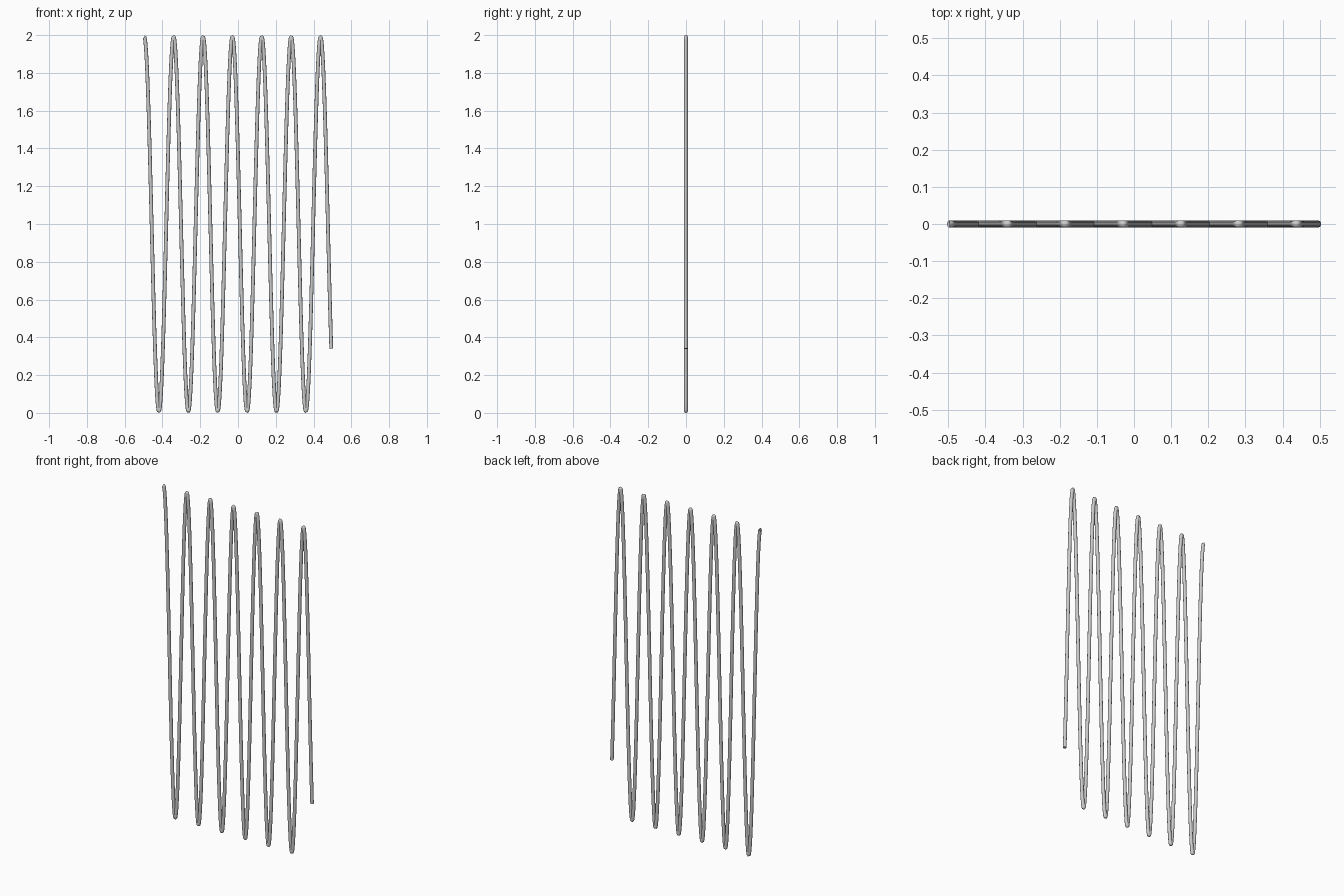
import bpy, bmesh
from math import sin, cos, pi, hypot
from mathutils import Vector

if "Cube" in bpy.data.objects:
    bpy.data.objects.remove(bpy.data.objects["Cube"])

RADIUS, SIDES, STEPS, SPAN = 0.0099, 16, 800, 40.0
AMP = 1.0 - RADIUS          # wave height
UNIT = AMP / 40             # x distance per radian


def ring(bm, t):
    # circular section square to the cosine path
    dx, dz = UNIT, -AMP * sin(t)
    n = hypot(dx, dz)
    side = Vector((-dz / n, 0, dx / n))
    c = Vector((UNIT * t, 0, 1 + AMP * cos(t)))
    return [bm.verts.new(c + RADIUS * (side * cos(a) + Vector((0, sin(a), 0))))
            for a in (2 * pi * k / SIDES for k in range(SIDES))]


# Wave wire: tube swept along a cosine curve
bm = bmesh.new()
rings = [ring(bm, SPAN * i / STEPS) for i in range(STEPS + 1)]
for a, b in zip(rings, rings[1:]):
    for k in range(SIDES):
        j = (k + 1) % SIDES
        bm.faces.new((a[k], a[j], b[j], b[k])).smooth = True

# End caps with crisp rims
for r in (rings[0], rings[-1]):
    cap = bm.faces.new(r)
    for e in cap.edges:
        e.smooth = False
bmesh.ops.recalc_face_normals(bm, faces=bm.faces)

# Centre the wire on x
xs = [v.co.x for v in bm.verts]
bmesh.ops.translate(bm, verts=bm.verts, vec=(-(min(xs) + max(xs)) / 2, 0, 0))

mesh = bpy.data.meshes.new("wave_wire")
bm.to_mesh(mesh)
bm.free()
wire = bpy.data.objects.new("wave_wire", mesh)
bpy.context.collection.objects.link(wire)
